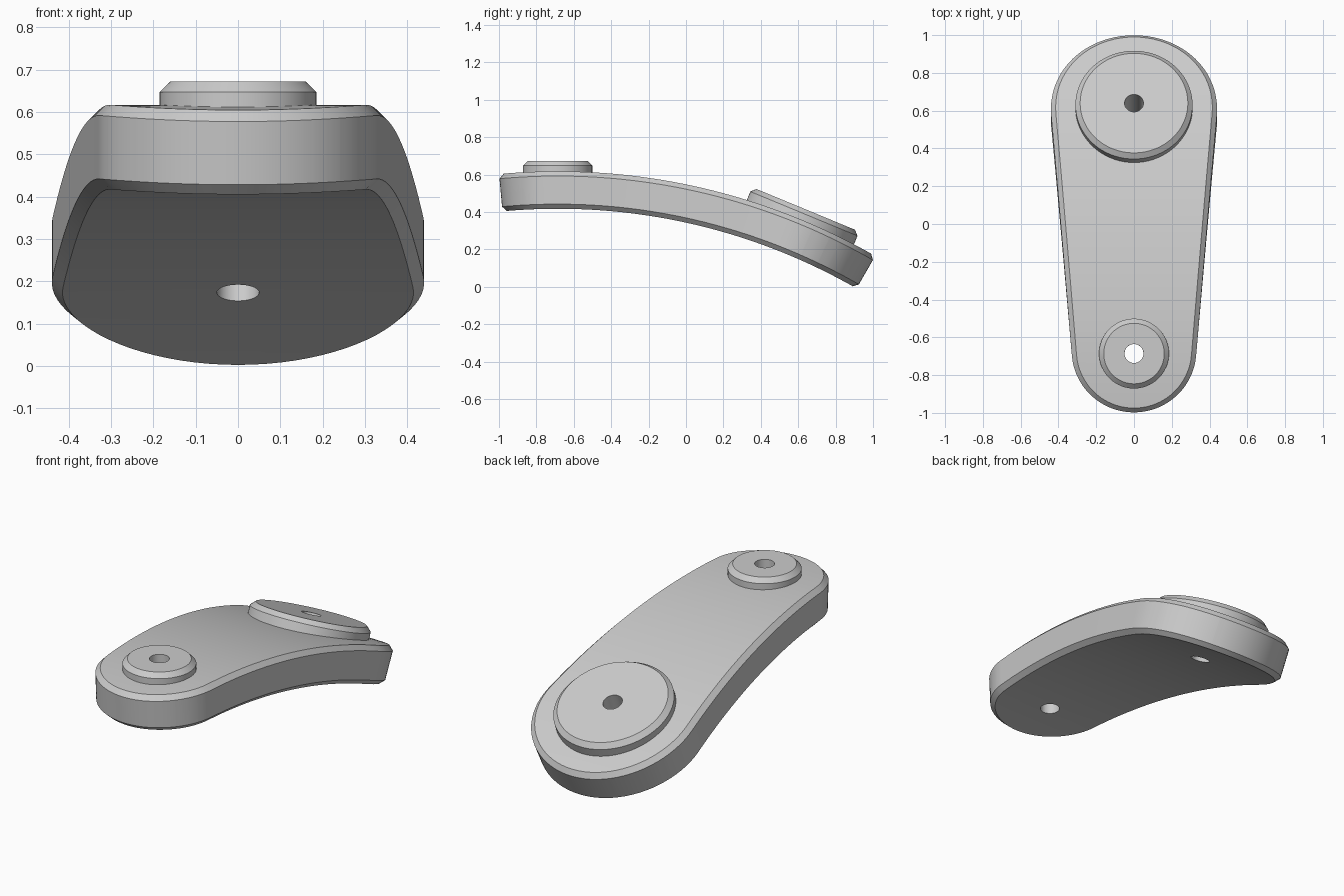
import bpy, bmesh
from math import sin, cos, pi, asin
from mathutils import Matrix, Vector

if "Cube" in bpy.data.objects:
    bpy.data.objects.remove(bpy.data.objects["Cube"])

grey = bpy.data.materials.new("light_grey")
grey.use_nodes = True
colour = (0.6, 0.6, 0.6, 1)
grey.diffuse_color = colour
grey.node_tree.nodes["Principled BSDF"].inputs["Base Color"].default_value = colour

RADIUS = 3.41              # bend radius of the top surface
Y0, TOP = -0.686, 0.617    # crown of the bend
THICK, CHAMFER, BORE = 0.2, 0.025, 0.05
FRONT_S, FRONT_R = 0.016, 0.33
BACK_S, BACK_R = 1.337, 0.44


def bend(s, height=0.0, x=0.0):
    """Map arc length and height above the top surface into space."""
    a = s / RADIUS
    r = RADIUS + height
    return Vector((x, Y0 + r * sin(a), TOP - RADIUS + r * cos(a)))


def frame(s):
    """Transform standing on the top surface with z along its normal."""
    return Matrix.Translation(bend(s)) @ Matrix.Rotation(-s / RADIUS, 4, "X")


def make_object(name, bm):
    bmesh.ops.recalc_face_normals(bm, faces=bm.faces)
    mesh = bpy.data.meshes.new(name)
    bm.to_mesh(mesh)
    bm.free()
    mesh.materials.append(grey)
    ob = bpy.data.objects.new(name, mesh)
    bpy.context.collection.objects.link(ob)
    return ob


def smooth(ob):
    bpy.ops.object.select_all(action="DESELECT")
    ob.select_set(True)
    bpy.context.view_layer.objects.active = ob
    bpy.ops.object.shade_smooth_by_angle(angle=pi / 7)


def outline(inset, n=40):
    """Two round ends joined by tangent sides."""
    tilt = asin((BACK_R - FRONT_R) / (BACK_S - FRONT_S))
    ends = ((BACK_S, BACK_R, -tilt, pi + tilt),
            (FRONT_S, FRONT_R, pi + tilt, 2 * pi - tilt))
    return [((r - inset) * cos(a), s + (r - inset) * sin(a))
            for s, r, a0, a1 in ends
            for a in (a0 + (a1 - a0) * i / n for i in range(n + 1))]


def loft(bm, rings, closed=False):
    pairs = list(zip(rings, rings[1:]))
    if closed:
        pairs.append((rings[-1], rings[0]))
    for low, high in pairs:
        for i in range(len(low)):
            j = (i + 1) % len(low)
            bm.faces.new((low[i], low[j], high[j], high[i]))


# Curved arm: chamfered flat plate, sliced across and bent
bm = bmesh.new()
layers = ((CHAMFER, -THICK), (0, CHAMFER - THICK), (0, -CHAMFER), (CHAMFER, 0))
rings = [[bm.verts.new((x, s, z)) for x, s in outline(inset)] for inset, z in layers]
loft(bm, rings)
bm.faces.new(rings[0])
bm.faces.new(rings[-1])
slices = 40
start, end = FRONT_S - FRONT_R, BACK_S + BACK_R
for i in range(1, slices):
    s = start + (end - start) * i / slices
    bmesh.ops.bisect_plane(bm, geom=bm.verts[:] + bm.edges[:] + bm.faces[:],
                           plane_co=(0, s, 0), plane_no=(0, 1, 0), dist=1e-5)
for v in bm.verts:
    v.co = bend(v.co.y, v.co.z, v.co.x)
arm = make_object("curved_arm", bm)

# Bores through the arm
for s in (0, BACK_S):
    bm = bmesh.new()
    bmesh.ops.create_cone(bm, cap_ends=True, segments=48, radius1=BORE,
                          radius2=BORE, depth=1, matrix=frame(s))
    cutter = make_object("bore_cutter", bm)
    cutter.hide_render = True
    mod = arm.modifiers.new("bore", "BOOLEAN")
    mod.operation, mod.solver, mod.object = "DIFFERENCE", "EXACT", cutter
    bpy.context.view_layer.objects.active = arm
    bpy.ops.object.modifier_apply(modifier=mod.name)
    bpy.data.objects.remove(cutter)
smooth(arm)


def boss(name, s, radius, height, n=96):
    """Chamfered round pad with a bore."""
    bm = bmesh.new()
    profile = ((BORE, -0.02), (radius, -0.02), (radius, height - CHAMFER),
               (radius - CHAMFER, height), (BORE, height))
    rings = [[bm.verts.new((r * cos(2 * pi * i / n), r * sin(2 * pi * i / n), z))
              for i in range(n)] for r, z in profile]
    loft(bm, rings, closed=True)
    bm.transform(frame(s))
    smooth(make_object(name, bm))


boss("front_boss", 0, 0.185, 0.055)
boss("back_boss", BACK_S, 0.31, 0.06)
